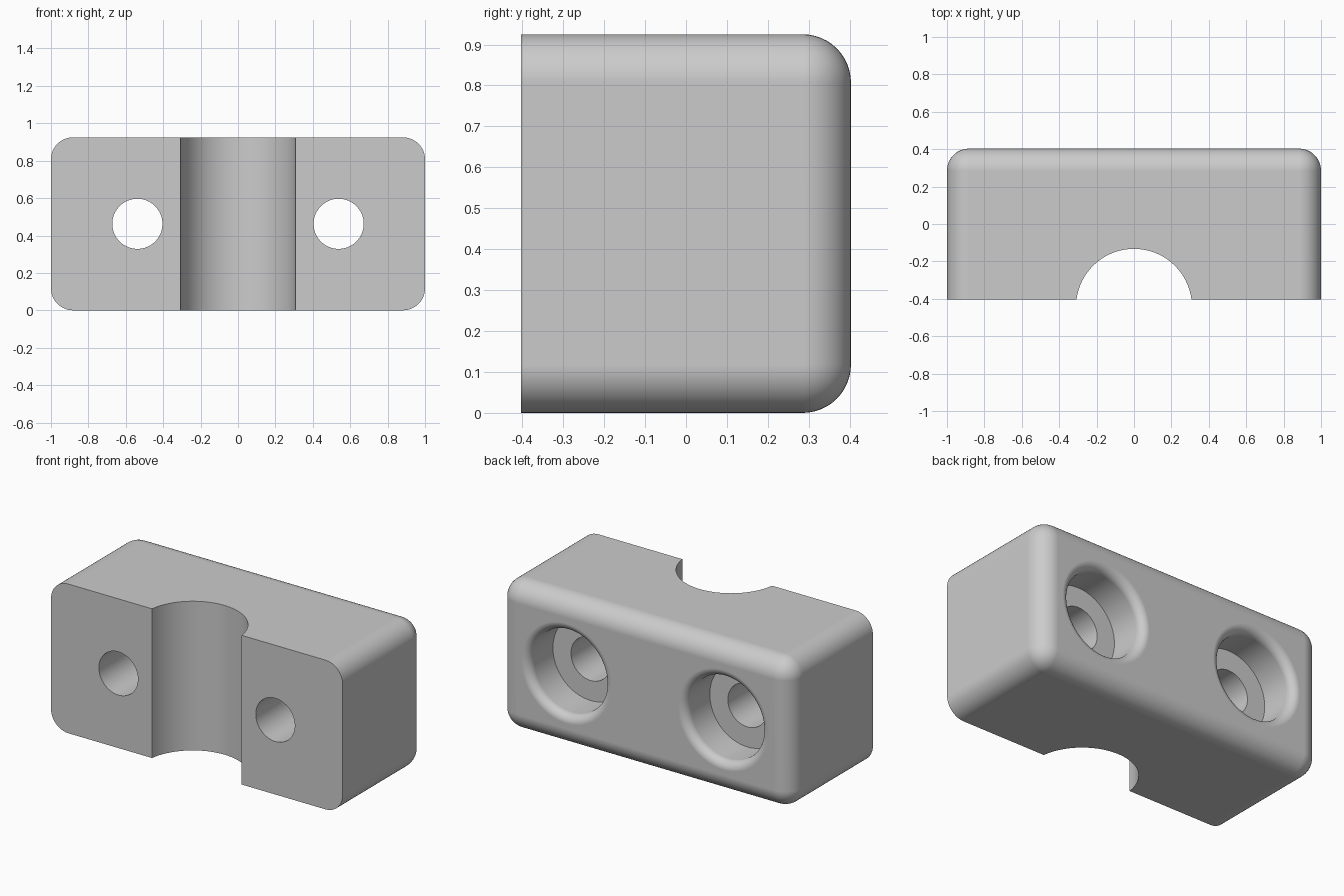
import bpy
import bmesh
from math import sin, cos, pi
from mathutils import Matrix

cube = bpy.data.objects.get("Cube")
if cube:
    bpy.data.objects.remove(cube, do_unlink=True)

# Overall sizes
W, D, H = 2.0, 0.806, 0.925
BACK = D / 2
FILLET = 0.118
HOLE_X, HOLE_R = 0.538, 0.134
BORE_R, BORE_DEPTH, RIM = 0.258, 0.236, 0.052
GROOVE_R, GROOVE_Y = 0.31, -BACK - 0.04

grey = bpy.data.materials.new("plain grey")
grey.use_nodes = True
colour = (0.6, 0.6, 0.6, 1)
grey.diffuse_color = colour
grey.node_tree.nodes["Principled BSDF"].inputs["Base Color"].default_value = colour


def make_object(name, bm):
    bmesh.ops.recalc_face_normals(bm, faces=bm.faces)
    mesh = bpy.data.meshes.new(name)
    bm.to_mesh(mesh)
    bm.free()
    mesh.materials.append(grey)
    obj = bpy.data.objects.new(name, mesh)
    bpy.context.collection.objects.link(obj)
    return obj


def lathe_along_y(name, profile, x, segments=64):
    """Closed solid from (radius, y) points turned about a y-parallel axis."""
    bm = bmesh.new()
    rings = []
    for r, y in profile:
        rings.append([bm.verts.new((x + r * cos(2 * pi * i / segments), y,
                                    H / 2 + r * sin(2 * pi * i / segments)))
                      for i in range(segments)])
    for a, b in zip(rings, rings[1:]):
        for i in range(segments):
            j = (i + 1) % segments
            bm.faces.new((a[i], a[j], b[j], b[i]))
    bm.faces.new(rings[0])
    bm.faces.new(rings[-1])
    return make_object(name, bm)


# Block: every edge rounded except those around the flat front face
bm = bmesh.new()
bmesh.ops.create_cube(bm, size=1, matrix=Matrix.Translation((0, 0, H / 2))
                      @ Matrix.Diagonal((W, D, H, 1)))
rounded = [e for e in bm.edges if any(v.co.y > 0 for v in e.verts)]
bmesh.ops.bevel(bm, geom=rounded, offset=FILLET, offset_type='OFFSET',
                segments=12, profile=0.5, affect='EDGES')
block = make_object("clamp_block", bm)

# Vertical groove cutter for the round bar
bm = bmesh.new()
bmesh.ops.create_cone(bm, cap_ends=True, segments=96, radius1=GROOVE_R,
                      radius2=GROOVE_R, depth=H + 0.4,
                      matrix=Matrix.Translation((0, GROOVE_Y, H / 2)))
cutters = [make_object("groove_cutter", bm)]

# Stepped screw hole cutters, with a rounded rim at the back
floor_y = BACK - BORE_DEPTH
profile = [(HOLE_R, -BACK - 0.1), (HOLE_R, floor_y), (BORE_R, floor_y)]
for i in range(9):
    t = i / 8 * pi / 2
    profile.append((BORE_R + RIM * (1 - cos(t)), BACK - RIM * (1 - sin(t))))
profile.append((BORE_R + RIM, BACK + 0.1))
for side, name in ((1, "left"), (-1, "right")):
    cutters.append(lathe_along_y(name + "_screw_cutter", profile, side * HOLE_X))

# Cut the block
bpy.ops.object.select_all(action='DESELECT')
block.select_set(True)
bpy.context.view_layer.objects.active = block
for cutter in cutters:
    cutter.hide_render = True
    mod = block.modifiers.new(cutter.name, 'BOOLEAN')
    mod.operation = 'DIFFERENCE'
    mod.solver = 'EXACT'
    mod.object = cutter
    bpy.ops.object.modifier_apply(modifier=mod.name)
for cutter in cutters:
    bpy.data.objects.remove(cutter, do_unlink=True)

# Smooth fillets and bores, crisp edges, flat large faces
bpy.ops.object.shade_smooth_by_angle(angle=pi / 6)
weighted = block.modifiers.new("flat_faces", 'WEIGHTED_NORMAL')
weighted.keep_sharp = True
